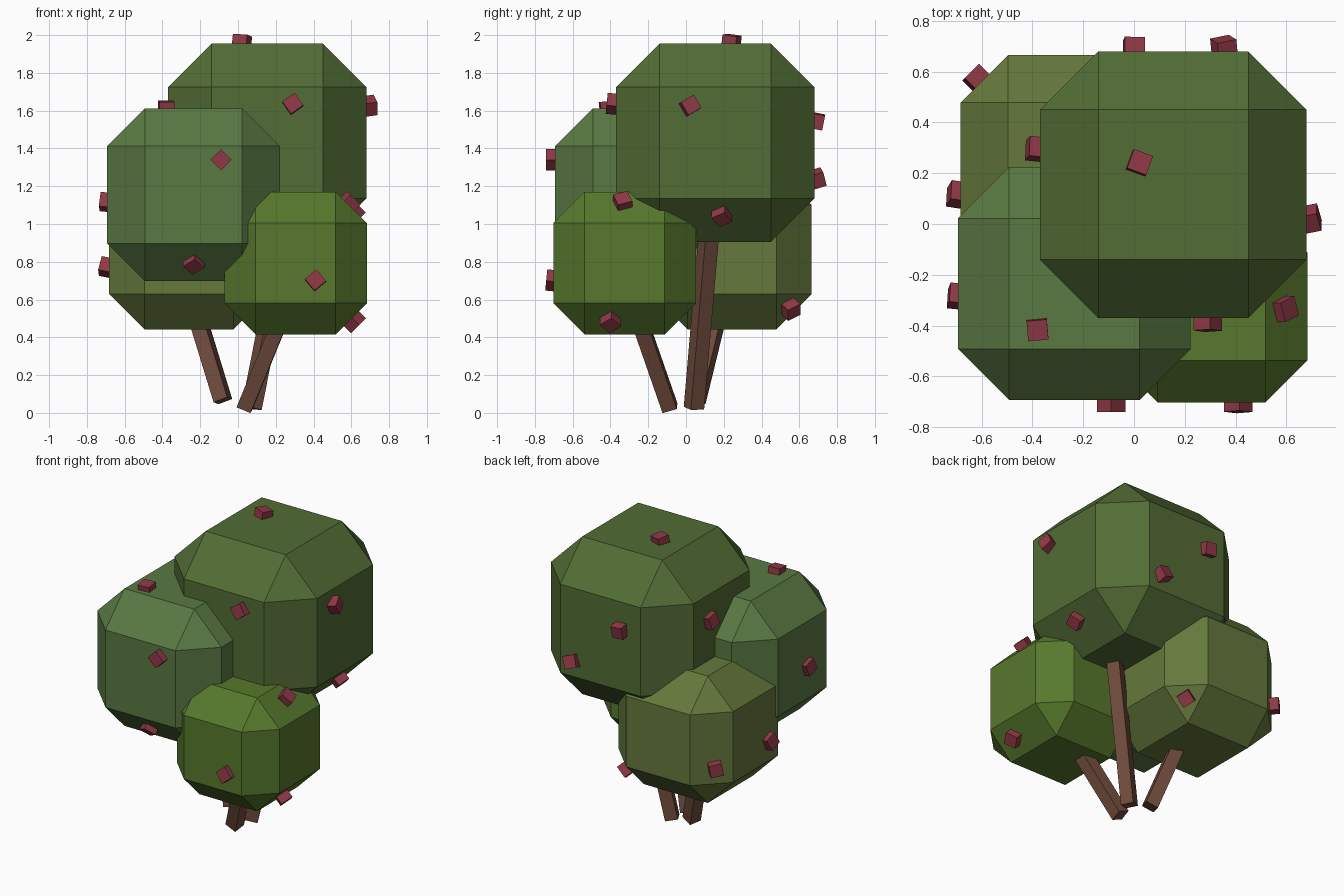
import bpy, bmesh
from math import radians
from mathutils import Vector, Matrix

if "Cube" in bpy.data.objects:
    bpy.data.objects.remove(bpy.data.objects["Cube"])


def material(name, rgb):
    m = bpy.data.materials.new(name)
    m.diffuse_color = (*rgb, 1)
    m.use_nodes = True
    m.node_tree.nodes["Principled BSDF"].inputs["Base Color"].default_value = m.diffuse_color
    return m


def box(name, size, matrix, mat, bevel=0.0):
    bm = bmesh.new()
    bmesh.ops.create_cube(bm, size=1)
    bmesh.ops.scale(bm, vec=size, verts=bm.verts)
    if bevel:
        bmesh.ops.bevel(bm, geom=bm.edges[:], offset=bevel, segments=1,
                        affect='EDGES', profile=0.5)
    mesh = bpy.data.meshes.new(name)
    bm.to_mesh(mesh)
    bm.free()
    mesh.materials.append(mat)
    ob = bpy.data.objects.new(name, mesh)
    ob.matrix_world = matrix
    bpy.context.collection.objects.link(ob)
    return ob


bark = material("bark", (0.16, 0.07, 0.045))
red = material("berry_red", (0.28, 0.04, 0.06))

# Foliage: chamfered cubes (name, centre, size, chamfer, colour)
foliage = [
    ("foliage_top", (0.155, 0.155, 1.43), 1.05, 0.23, (0.085, 0.15, 0.035)),
    ("foliage_left", (-0.235, -0.235, 1.155), 0.915, 0.20, (0.10, 0.19, 0.055)),
    ("foliage_right", (0.305, -0.325, 0.793), 0.755, 0.165, (0.095, 0.19, 0.025)),
    ("foliage_back", (-0.26, 0.243, 0.865), 0.845, 0.187, (0.13, 0.19, 0.045)),
]
for name, c, s, b, rgb in foliage:
    box(name, (s, s, s), Matrix.Translation(c), material(name + "_green", rgb), b)

# Branches: square sticks leaning outward (foot, tip, twist)
branches = [
    ((0.035, -0.085, 0.025), (0.27, -0.285, 0.60), 35),
    ((0.072, 0.042, 0.025), (0.275, 0.13, 1.05), 5),
    ((-0.08, 0.055, 0.065), (-0.25, 0.19, 0.62), 20),
]
for i, (a, t, twist) in enumerate(branches, 1):
    a, t = Vector(a), Vector(t)
    d = t - a
    rot = d.to_track_quat('Z', 'Y').to_matrix().to_4x4()
    box(f"branch_{i}", (0.08, 0.08, d.length),
        Matrix.Translation((a + t) / 2) @ rot @ Matrix.Rotation(radians(twist), 4, 'Z'), bark)

# Berries: small cubes on the foliage (position, outward direction, spin)
berries = [
    ((0.02, 0.24, 1.96), (0.1, 0.1, 1), 25),
    ((0.29, -0.38, 1.635), (0, -1, 0.1), 35),
    ((0.69, 0.02, 1.625), (1, 0.2, 0.15), 30),
    ((-0.38, 0.295, 1.56), (-1, 0.1, 0.2), 15),
    ((0.0, 0.69, 1.545), (0, 1, -0.2), 5),
    ((0.355, 0.69, 1.24), (-0.1, 1, 0.3), 20),
    ((0.61, 0.19, 1.05), (1, 0, -1), 30),
    ((-0.09, -0.70, 1.34), (0, -1, 0), 45),
    ((-0.235, -0.59, 0.80), (0, -1, -1), 40),
    ((-0.69, -0.285, 1.115), (-1, 0.1, 0.1), 20),
    ((-0.38, -0.415, 1.61), (0, -0.1, 1), 5),
    ((0.41, -0.70, 0.70), (0, -1, 0.1), 40),
    ((0.61, -0.40, 0.49), (1, 0, -1), 40),
    ((0.585, -0.335, 1.11), (1, 0, 1), 20),
    ((-0.69, 0.115, 0.77), (-1, 0.15, 0.2), 25),
    ((-0.615, 0.57, 0.74), (-1, 1, 0), 10),
    ((0.05, 0.55, 0.555), (1, 1, -1), 30),
]
for i, (p, n, spin) in enumerate(berries, 1):
    rot = Vector(n).to_track_quat('Z', 'Y').to_matrix().to_4x4()
    box(f"berry_{i}", (0.08, 0.08, 0.08),
        Matrix.Translation(p) @ rot @ Matrix.Rotation(radians(spin), 4, 'Z'), red)
